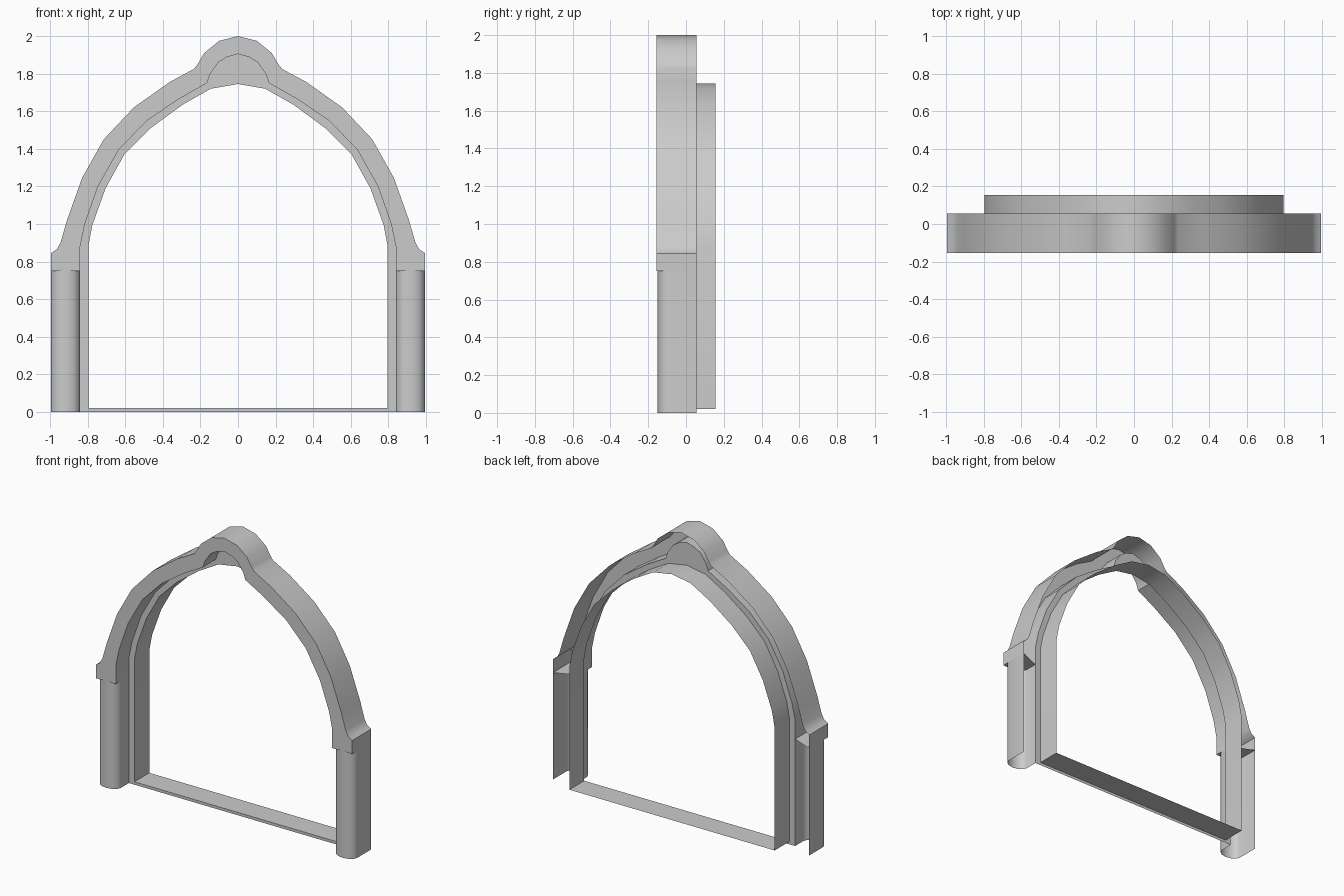
import bpy

if "Cube" in bpy.data.objects:
    bpy.data.objects.remove(bpy.data.objects["Cube"])

Y_FRONT, Y_STEP, Y_MID, Y_BACK = -0.155, -0.01, 0.055, 0.155

# Right-hand half profiles in (x, z), bottom to top
OUTER = [(0.995, 0.75), (0.995, 0.845), (0.965, 0.865), (0.945, 0.9), (0.91, 1.02),
         (0.83, 1.245), (0.715, 1.45), (0.555, 1.62), (0.365, 1.755), (0.235, 1.825),
         (0.215, 1.85), (0.18, 1.91), (0.1, 1.975), (0, 2.0)]
INNER = [(0.84, 0.75), (0.84, 0.88), (0.815, 1.0), (0.745, 1.2), (0.635, 1.395),
         (0.485, 1.55), (0.315, 1.665), (0.165, 1.75), (0.15, 1.795), (0.105, 1.86),
         (0.06, 1.888), (0, 1.905)]
FRAME = [(0, 0.02), (0.797, 0.02), (0.797, 0.88), (0.775, 0.995), (0.705, 1.19),
         (0.605, 1.37), (0.465, 1.51), (0.295, 1.635), (0.145, 1.72), (0, 1.745)]
# Column plan in (x, y), inner side round the front to the outer side
COLUMN = [(0.84, Y_STEP), (0.84, -0.1), (0.85, -0.125), (0.875, -0.144), (0.917, -0.152),
          (0.96, -0.144), (0.985, -0.125), (0.995, -0.1), (0.995, Y_MID)]


def plate(profile, y):
    """Flat face at depth y."""
    return [[(x, y, z) for x, z in profile]]


def wall(profile, y0, y1):
    """Profile swept from y0 to y1."""
    return [[(a[0], y0, a[1]), (b[0], y0, b[1]), (b[0], y1, b[1]), (a[0], y1, a[1])]
            for a, b in zip(profile, profile[1:])]


def build(name, faces):
    """Mesh from face loops, mirrored across x = 0."""
    index, verts, polys = {}, [], []
    for loop in faces:
        for v in loop:
            if v not in index:
                index[v] = len(verts)
                verts.append(v)
        polys.append([index[v] for v in loop])
    mesh = bpy.data.meshes.new(name)
    mesh.from_pydata(verts, [], polys)
    obj = bpy.data.objects.new(name, mesh)
    bpy.context.collection.objects.link(obj)
    mod = obj.modifiers.new("Mirror", 'MIRROR')
    mod.use_clip = True
    bpy.ops.object.select_all(action='DESELECT')
    obj.select_set(True)
    bpy.context.view_layer.objects.active = obj
    bpy.ops.object.shade_smooth_by_angle(angle=0.6)
    return obj


# Front arch moulding: face, outer rim, inner reveal and underside of the ends
underside = [[(0.84, Y_FRONT, 0.75), (0.84, Y_STEP, 0.75),
              (0.995, Y_MID, 0.75), (0.995, Y_FRONT, 0.75)]]
build("arch_moulding", plate(OUTER + INNER[::-1], Y_FRONT)
      + wall(OUTER[::-1], Y_FRONT, Y_MID)
      + wall(INNER, Y_FRONT, Y_STEP) + underside)

# Rounded columns, open at the back
build("columns", [[(a[0], a[1], 0), (b[0], b[1], 0), (b[0], b[1], 0.75), (a[0], a[1], 0.75)]
                  for a, b in zip(COLUMN, COLUMN[1:])])

# Recessed frame: stepped face and lining with sill
build("inner_frame", plate([(0, 0), (0.84, 0)] + INNER + FRAME[::-1], Y_STEP)
      + wall(FRAME, Y_STEP, Y_BACK))
